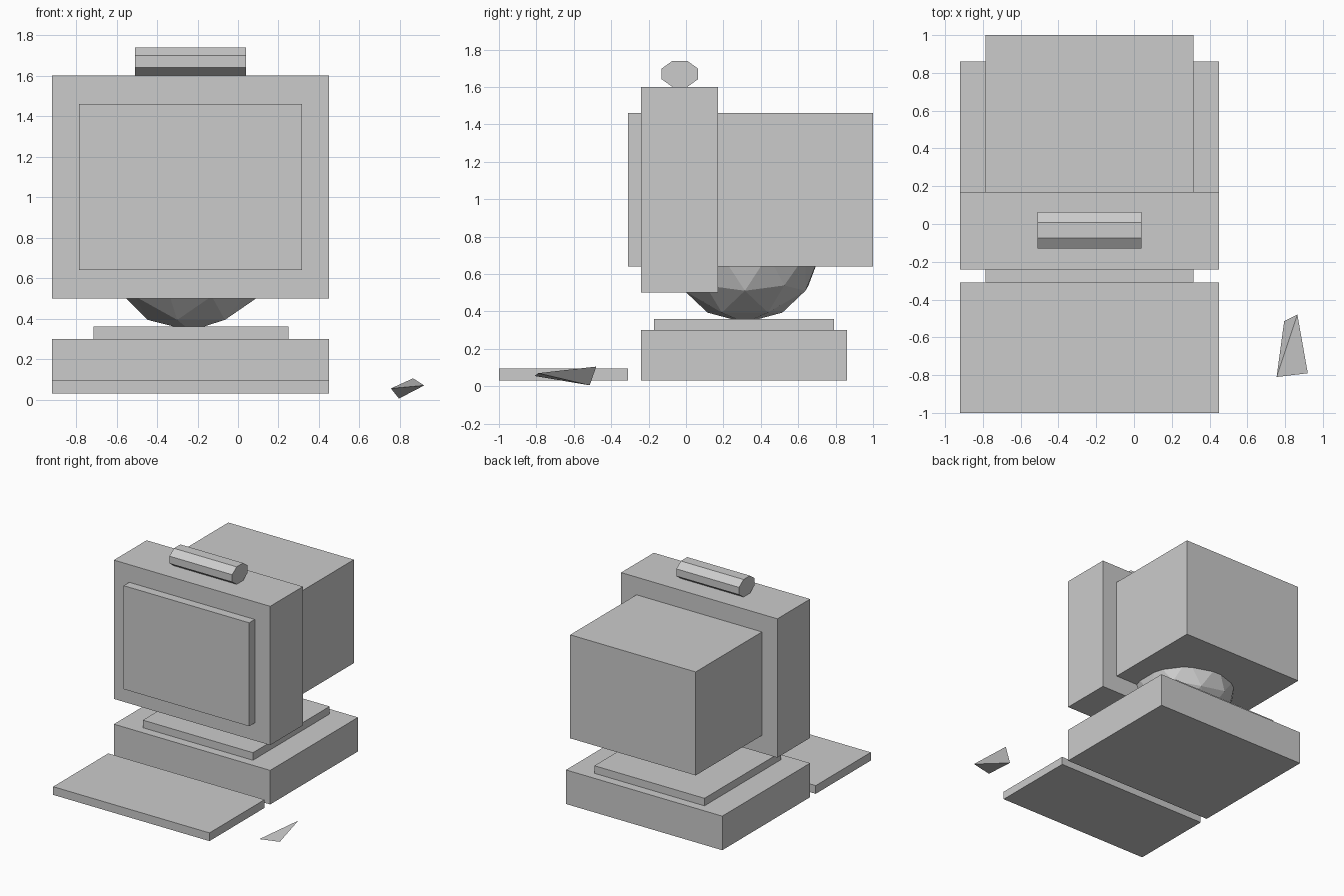
import bpy, bmesh
from mathutils import Matrix, Vector

cube = bpy.data.objects.get("Cube")
if cube:
    bpy.data.objects.remove(cube, do_unlink=True)

GREY = (0.6, 0.6, 0.6, 1)
grey = bpy.data.materials.new("plain grey")
grey.use_nodes = True
grey.diffuse_color = GREY
bsdf = next(n for n in grey.node_tree.nodes if n.type == 'BSDF_PRINCIPLED')
bsdf.inputs["Base Color"].default_value = GREY


def finish(name, bm):
    """Turn a bmesh into a flat-shaded grey object."""
    bmesh.ops.recalc_face_normals(bm, faces=bm.faces)
    mesh = bpy.data.meshes.new(name)
    bm.to_mesh(mesh)
    bm.free()
    mesh.materials.append(grey)
    obj = bpy.data.objects.new(name, mesh)
    bpy.context.collection.objects.link(obj)
    return obj


def box(name, x, y, z):
    """Box from its (low, high) limits on each axis."""
    low, high = (Vector(v) for v in zip(x, y, z))
    bm = bmesh.new()
    bmesh.ops.create_cube(bm, size=1, matrix=Matrix.Translation((low + high) / 2)
                          @ Matrix.Diagonal((high - low).to_4d()))
    return finish(name, bm)


WIDE = (-0.92, 0.45)      # case, frame and keyboard share one width

# Computer case with its raised plinth
box("base_case", WIDE, (-0.24, 0.86), (0.03, 0.30))
box("base_plinth", (-0.715, 0.25), (-0.17, 0.79), (0.30, 0.36))

# Monitor: wide frame around a deep tube that sticks out front and back
box("monitor_frame", WIDE, (-0.24, 0.17), (0.50, 1.60))
box("monitor_tube", (-0.785, 0.315), (-0.31, 1.0), (0.64, 1.46))

# Keyboard slab
box("keyboard", WIDE, (-1.0, -0.31), (0.03, 0.095))

# Faceted swivel ball under the monitor
bm = bmesh.new()
bmesh.ops.create_icosphere(bm, subdivisions=2, radius=0.4,
                           matrix=Matrix.Translation((-0.235, 0.315, 0.70))
                           @ Matrix.Diagonal((1, 1, 0.9, 1)))
finish("swivel_ball", bm)

# Eight-sided flattened roll lying on top of the monitor
bm = bmesh.new()
bmesh.ops.create_cone(bm, cap_ends=True, segments=8, radius1=1, radius2=1, depth=0.55,
                      matrix=Matrix.Translation((-0.235, -0.033, 1.67))
                      @ Matrix.Diagonal((1, 0.105, 0.075, 1))
                      @ Matrix.Rotation(1.5708, 4, 'Y')
                      @ Matrix.Rotation(0.3927, 4, 'Z'))
finish("top_roll", bm)

# Mouse: a small four-cornered wedge
bm = bmesh.new()
for corner in ((0.755, -0.81, 0.055), (0.92, -0.79, 0.07),
               (0.865, -0.48, 0.105), (0.795, -0.515, 0.005)):
    bm.verts.new(corner)
bmesh.ops.convex_hull(bm, input=bm.verts)
finish("mouse", bm)
